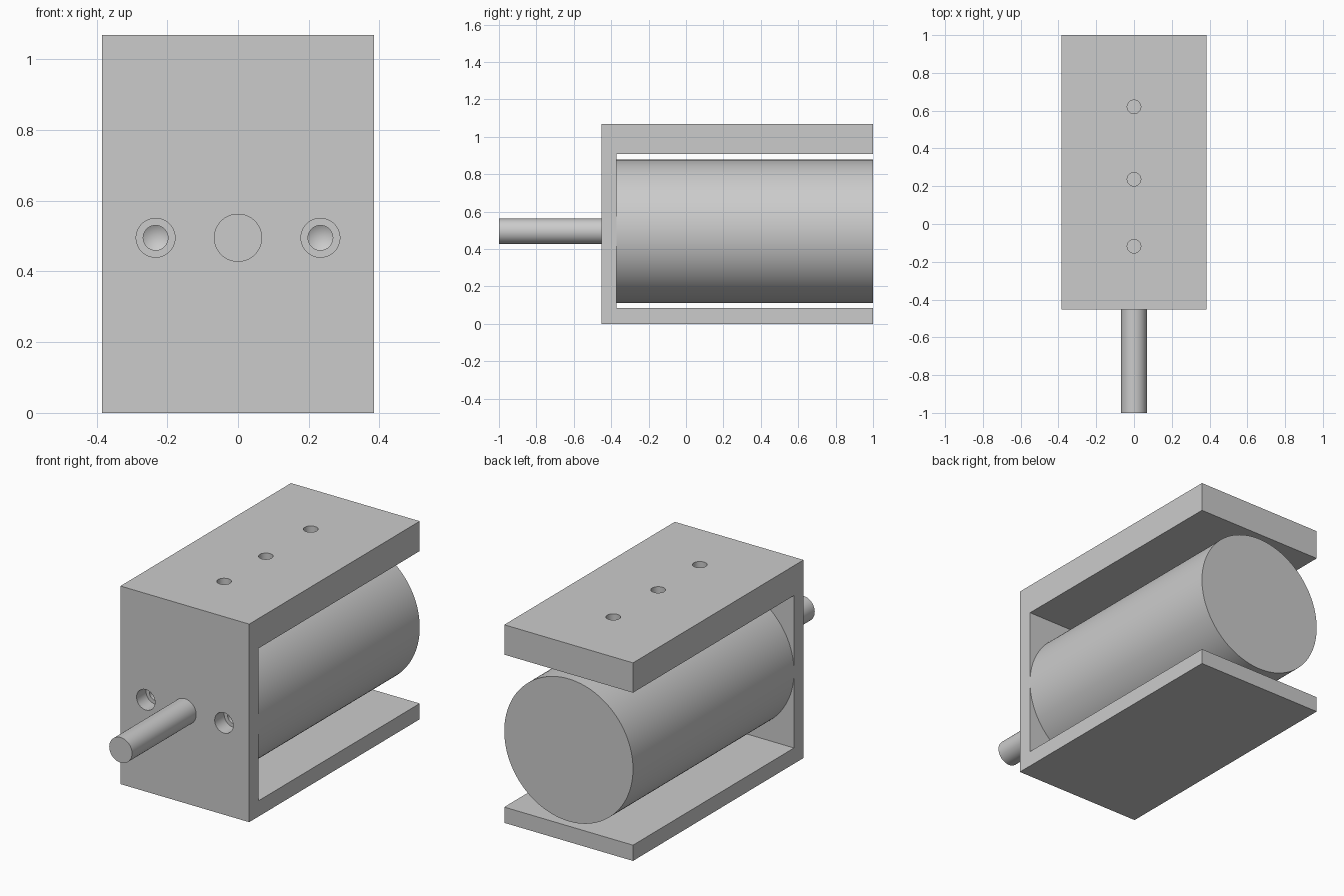
import bpy, bmesh, math
from mathutils import Matrix

cube = bpy.data.objects.get("Cube")
if cube:
    bpy.data.objects.remove(cube, do_unlink=True)

grey = bpy.data.materials.new("plain grey")
grey.use_nodes = True
GREY = (0.6, 0.6, 0.6, 1)
grey.diffuse_color = GREY
grey.node_tree.nodes["Principled BSDF"].inputs["Base Color"].default_value = GREY

HALF, AXIS = 0.384, 0.495          # half width, height of the motor axis
FRONT, INNER, BACK = -0.453, -0.372, 1.0


def finish(name, bm):
    bmesh.ops.recalc_face_normals(bm, faces=bm.faces)
    mesh = bpy.data.meshes.new(name)
    bm.to_mesh(mesh)
    bm.free()
    mesh.materials.append(grey)
    obj = bpy.data.objects.new(name, mesh)
    bpy.context.collection.objects.link(obj)
    return obj


def rod(name, radius, start, end, x=0, sides=96, tip=None):
    """Cylinder along y, or a cone when the far radius is given."""
    bm = bmesh.new()
    bmesh.ops.create_cone(bm, cap_ends=True, segments=sides, radius1=radius,
                          radius2=radius if tip is None else tip, depth=end - start)
    turn = Matrix.Rotation(-math.pi / 2, 4, "X")
    move = Matrix.Translation((x, (start + end) / 2, AXIS))
    bmesh.ops.transform(bm, matrix=move @ turn, verts=bm.verts)
    return finish(name, bm)


def drill_bit(x, radius, start, end):
    """Pointed cutter along y."""
    bm = bmesh.new()
    rings = []
    for y, r in ((start, radius), (end, radius)):
        rings.append([bm.verts.new((x + r * math.cos(i * math.tau / 48), y,
                                    AXIS + r * math.sin(i * math.tau / 48)))
                      for i in range(48)])
    apex = bm.verts.new((x, end + radius * 0.6, AXIS))
    bm.faces.new(rings[0])
    for i in range(48):
        j = (i + 1) % 48
        bm.faces.new((rings[0][i], rings[0][j], rings[1][j], rings[1][i]))
        bm.faces.new((rings[1][i], rings[1][j], apex))
    return finish("drill_cutter", bm)


def cut(obj, cutter):
    mod = obj.modifiers.new("hole", "BOOLEAN")
    mod.operation, mod.solver, mod.object = "DIFFERENCE", "EXACT", cutter
    bpy.context.view_layer.objects.active = obj
    bpy.ops.object.modifier_apply(modifier=mod.name)
    bpy.data.objects.remove(cutter, do_unlink=True)


# C-shaped bracket, side profile extruded across the width
bm = bmesh.new()
profile = [(FRONT, 0), (BACK, 0), (BACK, 0.085), (INNER, 0.085),
           (INNER, 0.907), (BACK, 0.907), (BACK, 1.068), (FRONT, 1.068)]
face = bm.faces.new([bm.verts.new((-HALF, y, z)) for y, z in profile])
side = bmesh.ops.extrude_face_region(bm, geom=[face])
bmesh.ops.translate(bm, vec=(2 * HALF, 0, 0),
                    verts=[v for v in side["geom"] if isinstance(v, bmesh.types.BMVert)])
bracket = finish("bracket", bm)

# Motor body and output shaft
motor = rod("motor_body", HALF, INNER, BACK, sides=128)
shaft = rod("output_shaft", 0.068, -1.0, INNER, sides=64)

# Screw holes through the front plate, with pointed threaded holes in the motor
for x in (-0.233, 0.233):
    cut(bracket, rod("plate_cutter", 0.055, FRONT - 0.05, INNER + 0.02, x, 48))
    cut(motor, drill_bit(x, 0.035, INNER - 0.05, INNER + 0.15))

# Mounting holes through the top plate
for y in (-0.118, 0.237, 0.62):
    bm = bmesh.new()
    bmesh.ops.create_cone(bm, cap_ends=True, segments=48, radius1=0.036, radius2=0.036,
                          depth=0.3, matrix=Matrix.Translation((0, y, 1.0)))
    cut(bracket, finish("top_cutter", bm))

for obj in (bracket, motor, shaft):
    bpy.ops.object.select_all(action="DESELECT")
    obj.select_set(True)
    bpy.context.view_layer.objects.active = obj
    bpy.ops.object.shade_smooth_by_angle(angle=math.radians(30))
